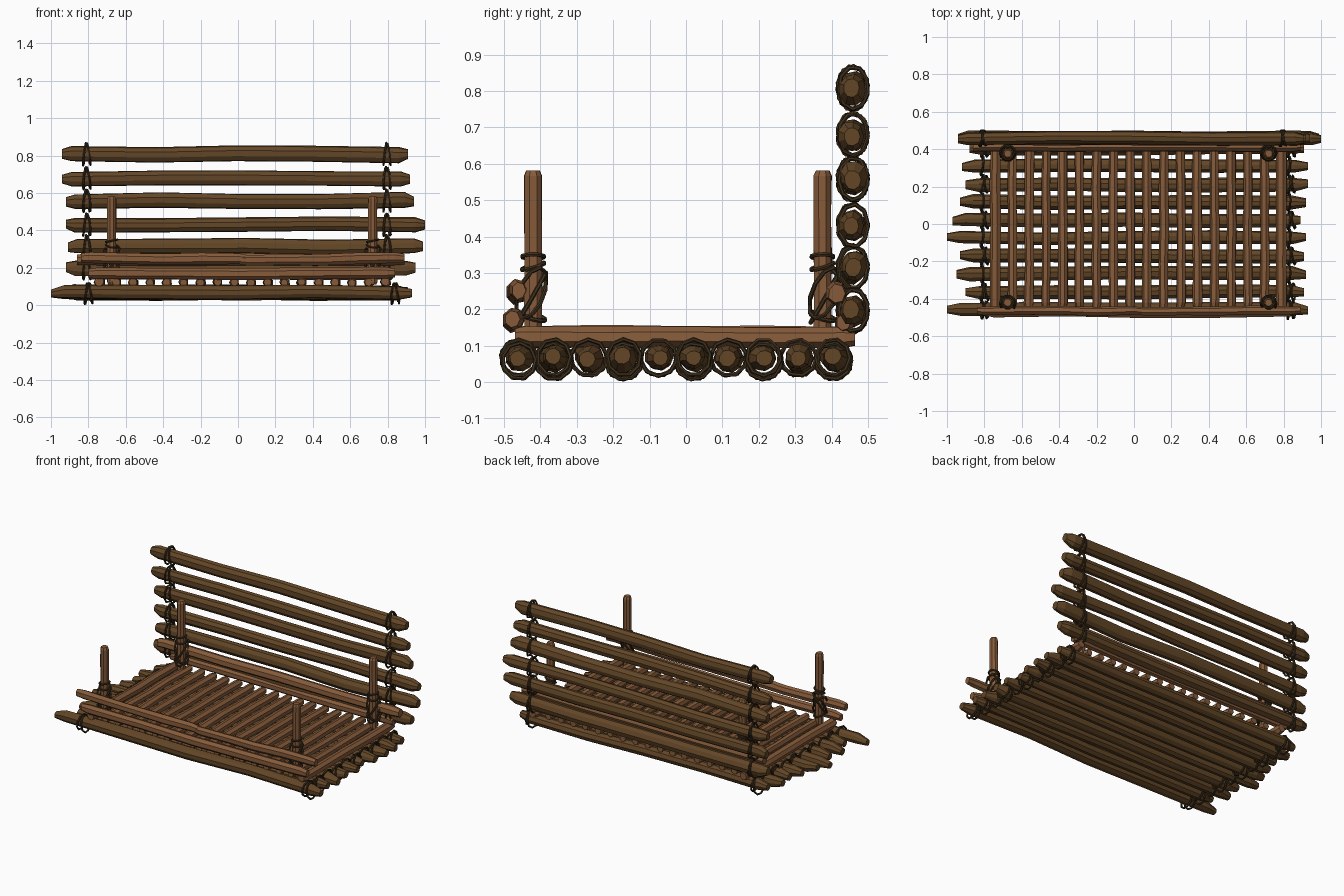
import bpy, bmesh, math, random
from mathutils import Vector

if "Cube" in bpy.data.objects:
    bpy.data.objects.remove(bpy.data.objects["Cube"])

random.seed(7)


def material(name, color):
    m = bpy.data.materials.new(name)
    m.diffuse_color = (*color, 1)
    m.use_nodes = True
    m.node_tree.nodes["Principled BSDF"].inputs["Base Color"].default_value = m.diffuse_color
    return m


DARK = material("dark_bark", (0.125, 0.062, 0.02))
LIGHT = material("light_wood", (0.24, 0.105, 0.042))
ROPE = material("rope", (0.05, 0.03, 0.012))


def log(name, a, b, r, mat, sides=9, squash=1.0, tip=0.05, wobble=0.006, rough=0.06, end=0.6):
    """Faceted, slightly crooked log from a to b with hewn ends."""
    a, b = Vector(a), Vector(b)
    d = (b - a).normalized()
    u = d.cross(Vector((0, 0, 1)) if abs(d.z) < 0.9 else Vector((0, 1, 0))).normalized()
    v = u.cross(d)
    length = (b - a).length
    e = min(0.3, tip / length)
    stations = [(0, end), (e, 1)]
    stations += [(t, 1) for t in (0.27, 0.5, 0.73)]
    stations += [(1 - e, 1), (1, end)]
    bm = bmesh.new()
    rings = []
    profile = [random.uniform(1 - rough, 1 + rough) for _ in range(sides)]
    for t, f in stations:
        c = a.lerp(b, t) + (u * random.uniform(-1, 1) + v * random.uniform(-1, 1)) * wobble
        k = r * f * random.uniform(1 - rough, 1 + rough)
        ring = []
        for i in range(sides):
            w = 2 * math.pi * (i + 0.5) / sides
            q = k * profile[i]
            p = c + u * q * math.cos(w) * squash + v * q * math.sin(w)
            ring.append(bm.verts.new(p))
        rings.append(ring)
    for p, q in zip(rings, rings[1:]):
        for i in range(sides):
            j = (i + 1) % sides
            bm.faces.new((p[i], p[j], q[j], q[i]))
    bm.faces.new(rings[0])
    bm.faces.new(rings[-1])
    bmesh.ops.recalc_face_normals(bm, faces=bm.faces)
    me = bpy.data.meshes.new(name)
    bm.to_mesh(me)
    bm.free()
    me.materials.append(mat)
    ob = bpy.data.objects.new(name, me)
    bpy.context.collection.objects.link(ob)
    return ob


def rope(name, loops, r=0.006):
    """One rope object made of closed polygonal loops."""
    cu = bpy.data.curves.new(name, 'CURVE')
    cu.dimensions = '3D'
    cu.bevel_depth = r
    cu.bevel_resolution = 1
    for pts in loops:
        s = cu.splines.new('POLY')
        s.points.add(len(pts) - 1)
        for p, co in zip(s.points, pts):
            p.co = (*co, 1)
        s.use_cyclic_u = True
        s.use_smooth = False
    cu.materials.append(ROPE)
    ob = bpy.data.objects.new(name, cu)
    bpy.context.collection.objects.link(ob)


def hoop(x, y, z, ry, rz, lean, n=9):
    ph = random.uniform(0, 1)
    return [(x + lean * math.sin(w + ph), y + ry * math.cos(w), z + rz * math.sin(w))
            for w in (2 * math.pi * i / n + ph for i in range(n))]


# Base logs running left to right
base_ends = [(-1.0, 0.93), (-0.90, 0.91), (-0.95, 0.92), (-0.93, 0.91), (-1.0, 0.92),
             (-0.97, 0.89), (-0.93, 0.92), (-0.90, 0.93), (-0.92, 0.93), (-0.88, 0.91)]
base_y = [-0.459 + 0.096 * i for i in range(10)]
for i, ((x0, x1), y) in enumerate(zip(base_ends, base_y)):
    log(f"base_log_{i}", (x0, y, 0.068), (x1, y, 0.068), 0.037, DARK, tip=0.07)

# Back wall logs
wall_ends = [(-0.92, 0.95), (-0.91, 0.99), (-0.92, 1.0), (-0.92, 0.94), (-0.94, 0.92), (-0.94, 0.91)]
wall_z = [0.197, 0.315, 0.43, 0.558, 0.68, 0.808]
for i, ((x0, x1), z) in enumerate(zip(wall_ends, wall_z)):
    log(f"wall_log_{i}", (x0, 0.458, z), (x1, 0.458, z), 0.042, DARK, squash=0.86, tip=0.05)

# Deck rods running front to back
for i in range(1, 17):
    x = -0.74 + 0.09 * i
    log(f"deck_rod_{i}", (x, -0.45, 0.122), (x, 0.43, 0.122), 0.026, LIGHT, sides=7,
        tip=0.03, wobble=0.003, end=0.8)

# Side rails of the deck
for side, x in (("left", -0.74), ("right", 0.79)):
    log(f"side_rail_{side}", (x, -0.47, 0.125), (x, 0.465, 0.125), 0.029, LIGHT, sides=7,
        tip=0.03, wobble=0.003, end=0.85)

# Front rails, the upper one snapped in the middle
log("front_lower_rail", (-0.80, -0.473, 0.17), (0.84, -0.473, 0.17), 0.032, LIGHT, sides=7,
    squash=0.85, wobble=0.004, end=0.8)
log("front_upper_rail_left", (-0.84, -0.465, 0.25), (0.04, -0.465, 0.245), 0.031, LIGHT,
    sides=7, squash=0.8, wobble=0.004, end=0.85)
log("front_upper_rail_right", (0.01, -0.465, 0.24), (0.89, -0.463, 0.255), 0.029, LIGHT,
    sides=7, squash=0.8, wobble=0.004, end=0.85)

# Back rails
log("back_lower_rail", (-0.79, 0.435, 0.165), (0.83, 0.435, 0.165), 0.03, LIGHT, sides=7,
    squash=0.85, wobble=0.004, end=0.8)
log("back_upper_rail", (-0.86, 0.412, 0.245), (0.89, 0.412, 0.245), 0.032, LIGHT, sides=7,
    squash=0.9, wobble=0.004, end=0.85)

# Corner posts with their lashings
for fb, y, rail in (("front", -0.42, -0.018), ("back", 0.375, 0.018)):
    for lr, x in (("left", -0.675), ("right", 0.72)):
        log(f"post_{fb}_{lr}", (x, y, 0.11), (x, y, 0.582), 0.026, LIGHT, sides=8,
            tip=0.015, wobble=0.001, rough=0.03, end=0.75)
        loops = []
        for z, r, h, ph in ((0.345, 0.031, 0.006, 0), (0.318, 0.032, 0.01, 2),
                            (0.25, 0.042, 0.065, 0.6), (0.24, 0.042, 0.065, 2.6),
                            (0.23, 0.04, 0.07, 1.6), (0.18, 0.034, 0.012, 4)):
            c = y + (rail * 0.3 if h > 0.03 else 0)
            loops.append([(x + r * math.cos(w), c + r * math.sin(w), z + h * math.cos(w - ph))
                          for w in (2 * math.pi * i / 10 for i in range(10))])
        rope(f"post_lashing_{fb}_{lr}", loops)

# Rope lashings around the base logs and wall logs
for lr, xb, xw in (("left", -0.80, -0.81), ("right", 0.84, 0.795)):
    loops = []
    for i, y in enumerate(base_y):
        dz = 0.005 * (-1) ** i
        loops.append(hoop(xb - 0.012, y, 0.062 + dz, 0.05, 0.05, 0.008))
        if i in (0, 9) or i % 2:
            loops.append(hoop(xb + 0.012, y, 0.063 - dz, 0.046, 0.05, -0.01))
    rope(f"base_lashing_{lr}", loops)
    loops = []
    for i, z in enumerate(wall_z):
        loops.append(hoop(xw - 0.01, 0.458, z, 0.042, 0.061, 0.008))
        loops.append(hoop(xw + 0.012, 0.46, z, 0.04, 0.058, -0.01))
    rope(f"wall_lashing_{lr}", loops)
